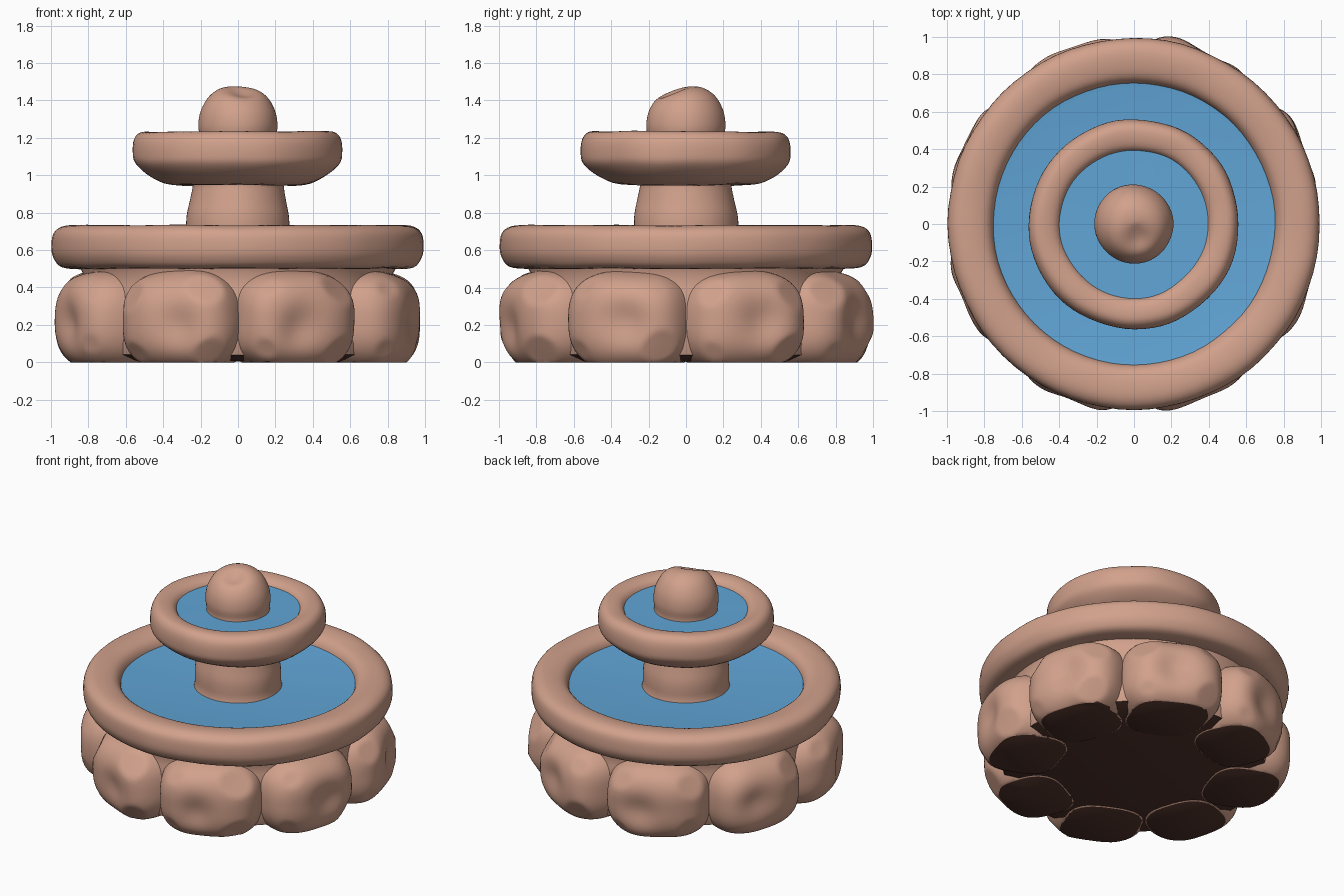
import bpy, bmesh, math, random
from mathutils import Vector, Matrix, noise

random.seed(7)

if "Cube" in bpy.data.objects:
    bpy.data.objects.remove(bpy.data.objects["Cube"])


def material(name, rgb):
    m = bpy.data.materials.new(name)
    m.use_nodes = True
    m.diffuse_color = (*rgb, 1)
    bsdf = m.node_tree.nodes["Principled BSDF"]
    bsdf.inputs["Base Color"].default_value = (*rgb, 1)
    bsdf.inputs["Roughness"].default_value = 0.8
    return m


CLAY = material("clay stone", (0.64, 0.355, 0.26))
WATER = material("blue water", (0.12, 0.38, 0.68))
DARK = material("dark underside", (0.08, 0.033, 0.024))


def scoop(bm, centre, radius, push):
    """Press a soft hollow into the surface."""
    for v in bm.verts:
        d = (v.co - Vector(centre)).length / radius
        v.co += Vector(push) * math.exp(-d * d)


def finish(name, bm, mats):
    bmesh.ops.recalc_face_normals(bm, faces=bm.faces)
    bm.normal_update()
    # downward faces near the ground take the dark underside colour
    for f in bm.faces:
        if len(mats) > 1 and f.calc_center_median().z < 0.05 and f.normal.z < -0.85:
            f.material_index = 1
    mesh = bpy.data.meshes.new(name)
    bm.to_mesh(mesh)
    bm.free()
    for m in mats:
        mesh.materials.append(m)
    ob = bpy.data.objects.new(name, mesh)
    bpy.context.collection.objects.link(ob)
    bpy.ops.object.select_all(action='DESELECT')
    ob.select_set(True)
    bpy.context.view_layer.objects.active = ob
    bpy.ops.object.shade_smooth_by_angle(angle=math.radians(40))


def smooth_profile(pts, closed, steps=4):
    """Sample a Catmull-Rom curve through the profile points."""
    n, out = len(pts), []
    pick = (lambda i: pts[i % n]) if closed else (lambda i: pts[max(0, min(n - 1, i))])
    for i in range(n if closed else n - 1):
        a, b, c, d = (Vector(pick(i + k)) for k in (-1, 0, 1, 2))
        for s in range(steps):
            t = s / steps
            p = b + (c - a) * t / 2 + (a * 2 - b * 5 + c * 4 - d) * t * t / 2
            p += (b * 3 - a - c * 3 + d) * t ** 3 / 2
            out.append((max(0, p.x), p.y))
    return out if closed else out + [pts[-1]]


def lathe(name, pts, mats, closed=False, soft=True, wobble=0.005, dent=None):
    prof = smooth_profile(pts, closed) if soft else pts
    bm = bmesh.new()
    vs = [bm.verts.new((r, 0, z)) for r, z in prof]
    es = [bm.edges.new(pair) for pair in zip(vs, vs[1:])]
    if closed:
        es.append(bm.edges.new((vs[-1], vs[0])))
    bmesh.ops.spin(bm, geom=vs + es, axis=(0, 0, 1), cent=(0, 0, 0),
                   angle=math.tau, steps=72)
    bmesh.ops.remove_doubles(bm, verts=bm.verts, dist=0.0005)
    for v in bm.verts:
        v.co += noise.noise_vector(v.co * 4) * wobble
    if dent:
        scoop(bm, *dent)
    finish(name, bm, mats)


# Core behind the base stones, with a flat dark floor
lathe("base_core", [(0, 0.005), (0.74, 0.005), (0.84, 0.04), (0.86, 0.1),
                    (0.865, 0.25), (0.84, 0.4), (0.83, 0.48), (0.86, 0.53),
                    (0.8, 0.6), (0, 0.6)],
      [CLAY, DARK], soft=False, wobble=0.003)

# Lower basin rim and water
lathe("lower_rim", [(0.84, 0.5), (0.94, 0.51), (0.983, 0.56), (0.994, 0.62),
                    (0.984, 0.69), (0.94, 0.726), (0.87, 0.733), (0.795, 0.715),
                    (0.757, 0.67), (0.75, 0.6), (0.77, 0.52)], [CLAY], closed=True)
lathe("lower_water", [(0, 0.58), (0.77, 0.58), (0.77, 0.66), (0.72, 0.652), (0, 0.65)],
      [WATER], soft=False, wobble=0.002)

# Column carrying the upper basin
lathe("column", [(0, 0.58), (0.27, 0.58), (0.276, 0.68), (0.275, 0.78), (0.257, 0.87),
                 (0.243, 0.95), (0.25, 1.0), (0, 1.0)], [CLAY])

# Upper basin and water
lathe("upper_basin", [(0.2, 0.96), (0.36, 0.95), (0.47, 0.995), (0.546, 1.06),
                      (0.561, 1.12), (0.553, 1.19), (0.52, 1.228), (0.465, 1.233),
                      (0.415, 1.215), (0.388, 1.17), (0.37, 1.1), (0.2, 1.08)],
      [CLAY], closed=True, wobble=0.008)
lathe("upper_water", [(0, 1.1), (0.4, 1.1), (0.4, 1.192), (0, 1.188)], [WATER],
      soft=False, wobble=0.002)

# Rounded top post with a hollow just in front of its peak
lathe("top_post", [(0, 1.1), (0.2, 1.1), (0.203, 1.2), (0.211, 1.27), (0.197, 1.35),
                   (0.152, 1.425), (0.085, 1.468), (0, 1.482)], [CLAY],
      dent=((0.02, -0.08, 1.46), 0.075, (0, 0.01, -0.04)))


def stone(index):
    """A rounded, chipped block with a flat floor and a hollow in its outer face."""
    bm = bmesh.new()
    bmesh.ops.create_icosphere(bm, subdivisions=5, radius=1)
    # local +x points outward; a few planes chip the block's front corners
    chips = [(Vector((1, y + random.uniform(-0.2, 0.2),
                      z + random.uniform(-0.2, 0.2))).normalized(),
              random.uniform(1.08, 1.17)) for y in (-0.8, 0.8) for z in (-0.6, 0.7)]
    power = 2.8
    for v in bm.verts:
        v.co /= sum(abs(c) ** power for c in v.co) ** (1 / power)
        for normal, dist in chips:
            v.co -= normal * max(0, v.co.dot(normal) - dist)
        v.co = Vector((v.co.x * 0.3, v.co.y * 0.335, v.co.z * 0.27))
    side = random.choice((-1, 1)) * random.uniform(0.03, 0.12)
    scoop(bm, (0.3, side, random.uniform(-0.05, 0.04)), 0.12, (-0.04, 0, 0))
    # each outer face leans a little towards one side
    lean = 0.05 if index % 4 < 2 else -0.05
    turn = Matrix.Rotation(math.radians(22.5 + 45 * index), 4, 'Z')
    for v in bm.verts:
        v.co.x += lean * v.co.y
        v.co += noise.noise_vector(v.co * 4 + Vector((index, 0, 0))) * 0.01
        v.co = turn @ (v.co + Vector((0.715, 0, 0.222)))
    # slice the block flat at the ground and close the cut
    bmesh.ops.bisect_plane(bm, geom=bm.verts[:] + bm.edges[:] + bm.faces[:],
                           plane_co=(0, 0, 0), plane_no=(0, 0, 1), clear_inner=True)
    bmesh.ops.holes_fill(bm, edges=bm.edges)
    finish(f"base_stone_{index + 1}", bm, [CLAY, DARK])


# Ring of eight base stones
for i in range(8):
    stone(i)
